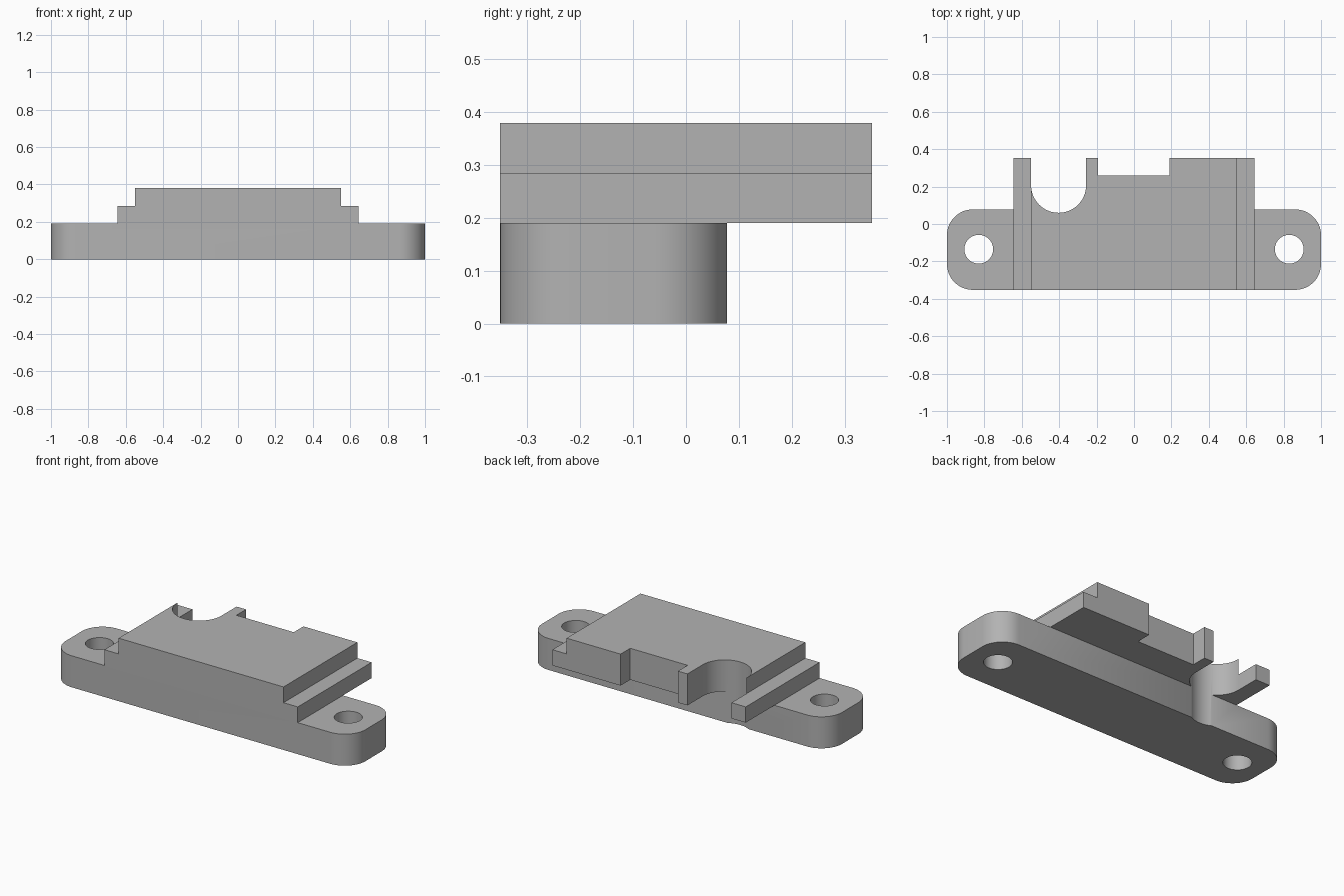
import bpy
import bmesh
import math

FRONT, BACK = -0.352, 0.352
BASE_BACK, BASE_TOP = 0.078, 0.19
LEDGE_X, LEDGE_TOP = 0.645, 0.285
TOP_X, TOP_Z = 0.55, 0.38

cube = bpy.data.objects.get("Cube")
if cube:
    bpy.data.objects.remove(cube, do_unlink=True)

grey = bpy.data.materials.new("plain grey")
grey.use_nodes = True
colour = (0.45, 0.45, 0.45, 1)
grey.diffuse_color = colour
grey.node_tree.nodes["Principled BSDF"].inputs["Base Color"].default_value = colour


def prism(name, points, offset):
    """Extrude a closed outline along offset into a solid object."""
    bm = bmesh.new()
    face = bm.faces.new([bm.verts.new(p) for p in points])
    moved = bmesh.ops.extrude_face_region(bm, geom=[face])["geom"]
    bmesh.ops.translate(bm, vec=offset,
                        verts=[v for v in moved if isinstance(v, bmesh.types.BMVert)])
    bmesh.ops.recalc_face_normals(bm, faces=bm.faces)
    mesh = bpy.data.meshes.new(name)
    bm.to_mesh(mesh)
    bm.free()
    mesh.materials.append(grey)
    obj = bpy.data.objects.new(name, mesh)
    bpy.context.collection.objects.link(obj)
    return obj


def arc(cx, cy, r, start, end, steps):
    angles = [math.radians(start + (end - start) * i / steps) for i in range(steps + 1)]
    return [(cx + r * math.cos(a), cy + r * math.sin(a)) for a in angles]


def upright(name, outline, z0, z1):
    return prism(name, [(x, y, z0) for x, y in outline], (0, 0, z1 - z0))


def combine(target, tool, operation):
    """Apply a boolean and discard the tool object."""
    mod = target.modifiers.new(operation, 'BOOLEAN')
    mod.operation, mod.object, mod.solver = operation, tool, 'EXACT'
    bpy.context.view_layer.objects.active = target
    bpy.ops.object.modifier_apply(modifier=mod.name)
    bpy.data.objects.remove(tool, do_unlink=True)


# Rounded mounting base
r = 0.138
outline = []
for cx, cy, start in ((1 - r, BASE_BACK - r, 0), (r - 1, BASE_BACK - r, 90),
                      (r - 1, FRONT + r, 180), (1 - r, FRONT + r, 270)):
    outline += arc(cx, cy, r, start, start + 90, 16)
bracket = upright("mounting_bracket", outline, 0, BASE_TOP)

# Stepped plate overhanging the back of the base
half = [(LEDGE_X, BASE_TOP), (LEDGE_X, LEDGE_TOP), (TOP_X, LEDGE_TOP), (TOP_X, TOP_Z)]
profile = half + [(-x, z) for x, z in reversed(half)]
plate = prism("stepped_plate", [(x, FRONT, z) for x, z in profile], (0, BACK - FRONT, 0))
combine(bracket, plate, 'UNION')

# Screw holes in both ears
for x in (-0.83, 0.83):
    hole = arc(x, -0.135, 0.077, 0, 360, 48)[:-1]
    combine(bracket, upright("screw_hole", hole, -0.1, 0.5), 'DIFFERENCE')

# Round-ended slot through plate and base
slot = arc(-0.403, 0.207, 0.147, 180, 360, 36) + [(-0.256, 0.5), (-0.55, 0.5)]
combine(bracket, upright("round_slot", slot, -0.1, 0.5), 'DIFFERENCE')

# Shallow rectangular recess in the back edge
recess = [(-0.193, 0.26), (0.19, 0.26), (0.19, 0.5), (-0.193, 0.5)]
combine(bracket, upright("back_recess", recess, 0.1, 0.5), 'DIFFERENCE')

bpy.ops.object.select_all(action='DESELECT')
bracket.select_set(True)
bpy.context.view_layer.objects.active = bracket
bpy.ops.object.shade_smooth_by_angle(angle=math.radians(30))
